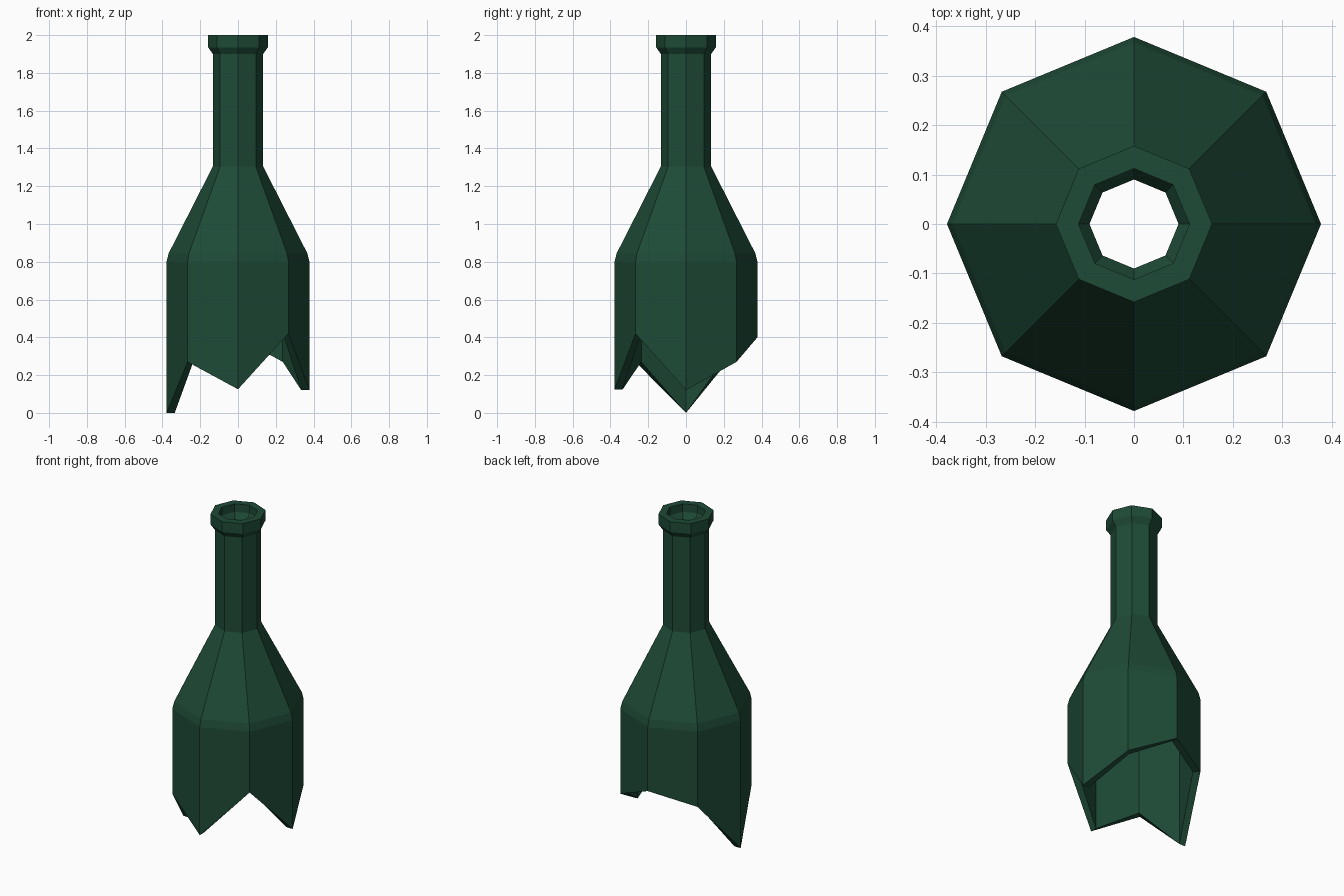
import bpy, bmesh
from math import cos, sin, pi

if "Cube" in bpy.data.objects:
    bpy.data.objects.remove(bpy.data.objects["Cube"])

SIDES = 8
# broken edge height at each corner, counter-clockwise from +x
JAG = [0.12, 0.27, 0.40, 0.33, 0.0, 0.27, 0.125, 0.42]

# closed (radius, z) profile: up the outside, over the lip, down the inside
# z of None means the jagged broken edge
PROFILE = [
    (0.378, None), (0.378, 0.80), (0.367, 0.845), (0.133, 1.305),
    (0.133, 1.90), (0.158, 1.935), (0.158, 2.0),
    (0.112, 2.0), (0.112, 1.95), (0.09, 1.915), (0.09, 1.295),
    (0.326, 0.83), (0.335, 0.795), (0.335, None),
]


def ring(bm, r, z):
    verts = []
    for i in range(SIDES):
        a = 2 * pi * i / SIDES
        verts.append(bm.verts.new((r * cos(a), r * sin(a), JAG[i] if z is None else z)))
    return verts


# broken bottle: bridge the rings all the way round the wall
bm = bmesh.new()
rings = [ring(bm, r, z) for r, z in PROFILE]
for k, low in enumerate(rings):
    high = rings[(k + 1) % len(rings)]
    for i in range(SIDES):
        j = (i + 1) % SIDES
        bm.faces.new((low[i], low[j], high[j], high[i]))
bmesh.ops.recalc_face_normals(bm, faces=bm.faces)
mesh = bpy.data.meshes.new("broken_bottle")
bm.to_mesh(mesh)
bm.free()
bottle = bpy.data.objects.new("broken_bottle", mesh)
bpy.context.collection.objects.link(bottle)

# dark green glass
glass = bpy.data.materials.new("green_glass")
glass.diffuse_color = (0.013, 0.07, 0.038, 1)
glass.use_nodes = True
glass.node_tree.nodes["Principled BSDF"].inputs["Base Color"].default_value = glass.diffuse_color
mesh.materials.append(glass)
